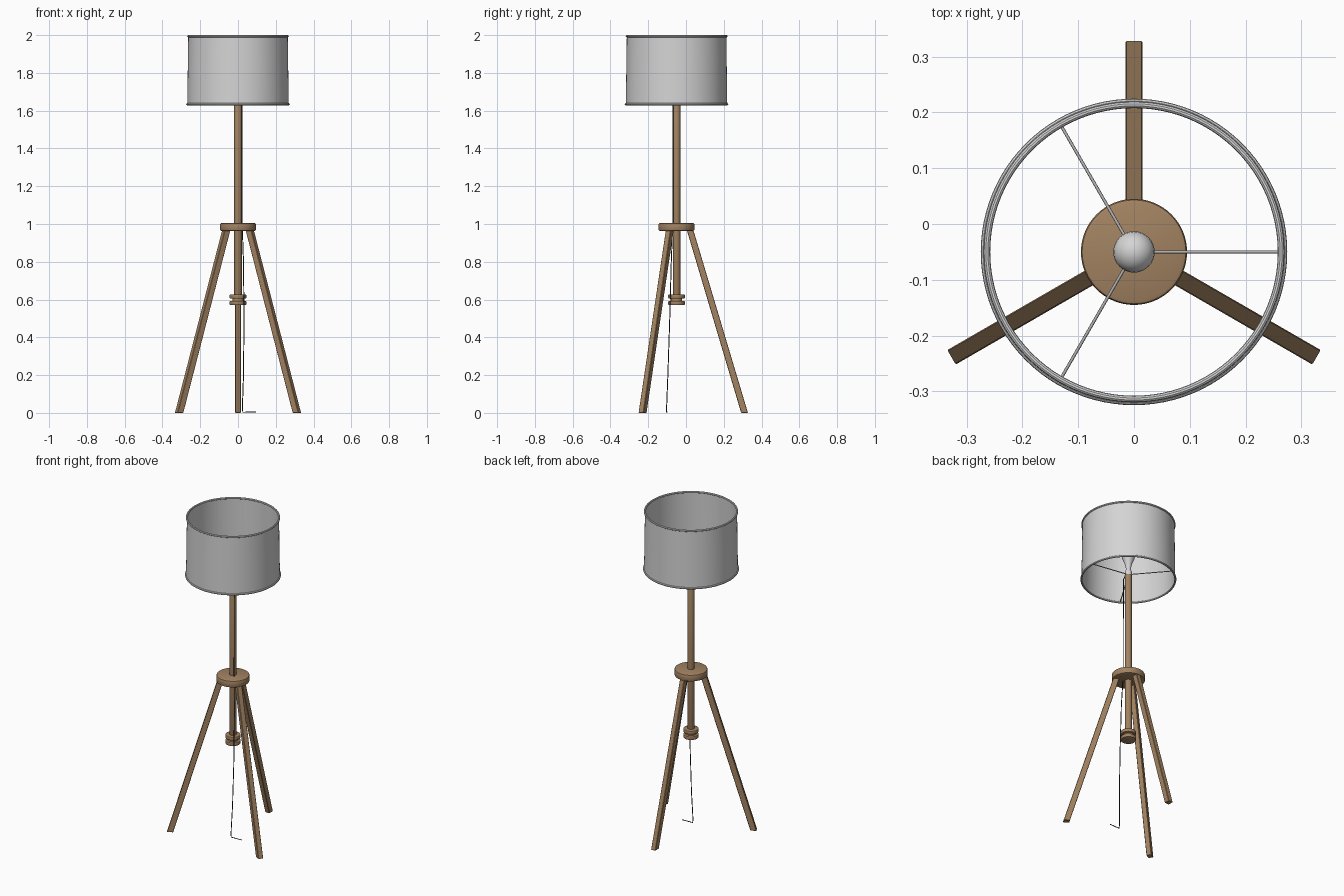
import bpy, bmesh, math
from mathutils import Vector

if "Cube" in bpy.data.objects:
    bpy.data.objects.remove(bpy.data.objects["Cube"])

CY = -0.05  # y of the lamp's axis


def material(name, rgb):
    m = bpy.data.materials.new(name)
    m.diffuse_color = (*rgb, 1)
    m.use_nodes = True
    m.node_tree.nodes["Principled BSDF"].inputs["Base Color"].default_value = m.diffuse_color
    return m


WOOD = material("warm wood", (0.36, 0.225, 0.12))
WHITE = material("pale grey", (0.66, 0.66, 0.66))
METAL = material("grey metal", (0.45, 0.45, 0.45))
BLACK = material("black cord", (0.03, 0.03, 0.03))


def finish(name, bm, mat):
    bmesh.ops.recalc_face_normals(bm, faces=bm.faces[:])
    me = bpy.data.meshes.new(name)
    bm.to_mesh(me)
    bm.free()
    ob = bpy.data.objects.new(name, me)
    bpy.context.collection.objects.link(ob)
    me.materials.append(mat)
    bpy.ops.object.select_all(action='DESELECT')
    ob.select_set(True)
    bpy.context.view_layer.objects.active = ob
    bpy.ops.object.shade_smooth_by_angle(angle=math.radians(35))
    return ob


def lathe(name, profile, mat, steps=64, closed=False):
    """Spin (radius, z) points around the lamp's axis."""
    bm = bmesh.new()
    vs = [bm.verts.new((r, CY, z)) for r, z in profile]
    edges = [bm.edges.new(p) for p in zip(vs, vs[1:])]
    if closed:
        edges.append(bm.edges.new((vs[-1], vs[0])))
    bmesh.ops.spin(bm, geom=vs + edges, cent=(0, CY, 0), axis=(0, 0, 1),
                   angle=math.tau, steps=steps)
    bmesh.ops.remove_doubles(bm, verts=bm.verts[:], dist=1e-5)
    return finish(name, bm, mat)


def disc(name, r, z0, z1, b, mat=WOOD, steps=64):
    """Disc with rounded edges."""
    prof = [(0, z0), (r - b, z0), (r - 0.3 * b, z0 + 0.3 * b), (r, z0 + b),
            (r, z1 - b), (r - 0.3 * b, z1 - 0.3 * b), (r - b, z1), (0, z1)]
    return lathe(name, prof, mat, steps)


def ring(name, r, z, minor):
    prof = [(r + minor * math.cos(i * math.tau / 10), z + minor * math.sin(i * math.tau / 10))
            for i in range(10)]
    return lathe(name, prof, WHITE, 96, True)


def wire(name, points, radius, mat):
    cu = bpy.data.curves.new(name, 'CURVE')
    cu.dimensions = '3D'
    cu.bevel_depth = radius
    cu.bevel_resolution = 2
    cu.use_fill_caps = True
    sp = cu.splines.new('POLY')
    sp.points.add(len(points) - 1)
    for p, co in zip(sp.points, points):
        p.co = (*co, 1)
    cu.materials.append(mat)
    ob = bpy.data.objects.new(name, cu)
    bpy.context.collection.objects.link(ob)
    return ob


# Pole, hub and the two-disc knob at the pole's lower end
disc("pole", 0.02, 0.60, 1.66, 0.003, steps=32)
disc("hub", 0.095, 0.963, 1.005, 0.007)
disc("upper_knob", 0.044, 0.605, 0.628, 0.005)
disc("knob_neck", 0.03, 0.585, 0.61, 0.002)
disc("lower_knob", 0.044, 0.57, 0.593, 0.005)

# Three slanted legs cut level at the floor
for n, deg in (("back", 90), ("left", 210), ("right", 330)):
    a = math.radians(deg)
    out, side = Vector((math.cos(a), math.sin(a), 0)), Vector((-math.sin(a), math.cos(a), 0))
    bm = bmesh.new()
    rows = []
    for z, r0, r1 in ((0, 0.342, 0.378), (0.975, 0.052, 0.087)):
        rows.append([bm.verts.new(Vector((0, CY, z)) + out * r + side * s)
                     for r, s in ((r0, -0.015), (r1, -0.015), (r1, 0.015), (r0, 0.015))])
    bm.faces.new(rows[0])
    bm.faces.new(rows[1])
    for i in range(4):
        j = (i + 1) % 4
        bm.faces.new((rows[0][i], rows[0][j], rows[1][j], rows[1][i]))
    bmesh.ops.recalc_face_normals(bm, faces=bm.faces[:])
    bmesh.ops.bevel(bm, geom=bm.edges[:], offset=0.002, segments=1, affect='EDGES')
    finish(n + "_leg", bm, WOOD)

# Shade with rolled rims
lathe("shade", [(0.2685, 1.634), (0.2635, 1.995), (0.2620, 1.995), (0.2670, 1.634)],
      WHITE, 96, True)
ring("shade_bottom_rim", 0.2685, 1.634, 0.006)
ring("shade_top_rim", 0.2635, 1.994, 0.006)

# Spokes carrying the shade
for i in range(3):
    a = i * math.tau / 3
    c, s = math.cos(a), math.sin(a)
    wire(f"spoke_{i + 1}", [(0.01 * c, CY + 0.01 * s, 1.664), (0.267 * c, CY + 0.267 * s, 1.636)],
         0.0028, METAL)

# Socket and bulb
disc("socket", 0.02, 1.655, 1.69, 0.006, WHITE, 32)
bulb = [(0, 1.685), (0.014, 1.685), (0.015, 1.71), (0.021, 1.735), (0.031, 1.762)]
bulb += [(0.037 * math.cos(t), 1.782 + 0.037 * math.sin(t))
         for t in (math.radians(d) for d in range(-15, 90, 15))] + [(0, 1.819)]
lathe("bulb", bulb, WHITE, 32)

# Power cord hanging to the floor
wire("cord", [(0.012, -0.06, 1.665), (0.022, -0.068, 1.63), (0.022, -0.07, 1.0), (0.029, -0.078, 0.8),
              (0.032, -0.086, 0.5), (0.029, -0.096, 0.2), (0.023, -0.103, 0.02),
              (0.026, -0.103, 0.004), (0.095, -0.1, 0.004)], 0.0025, BLACK)
